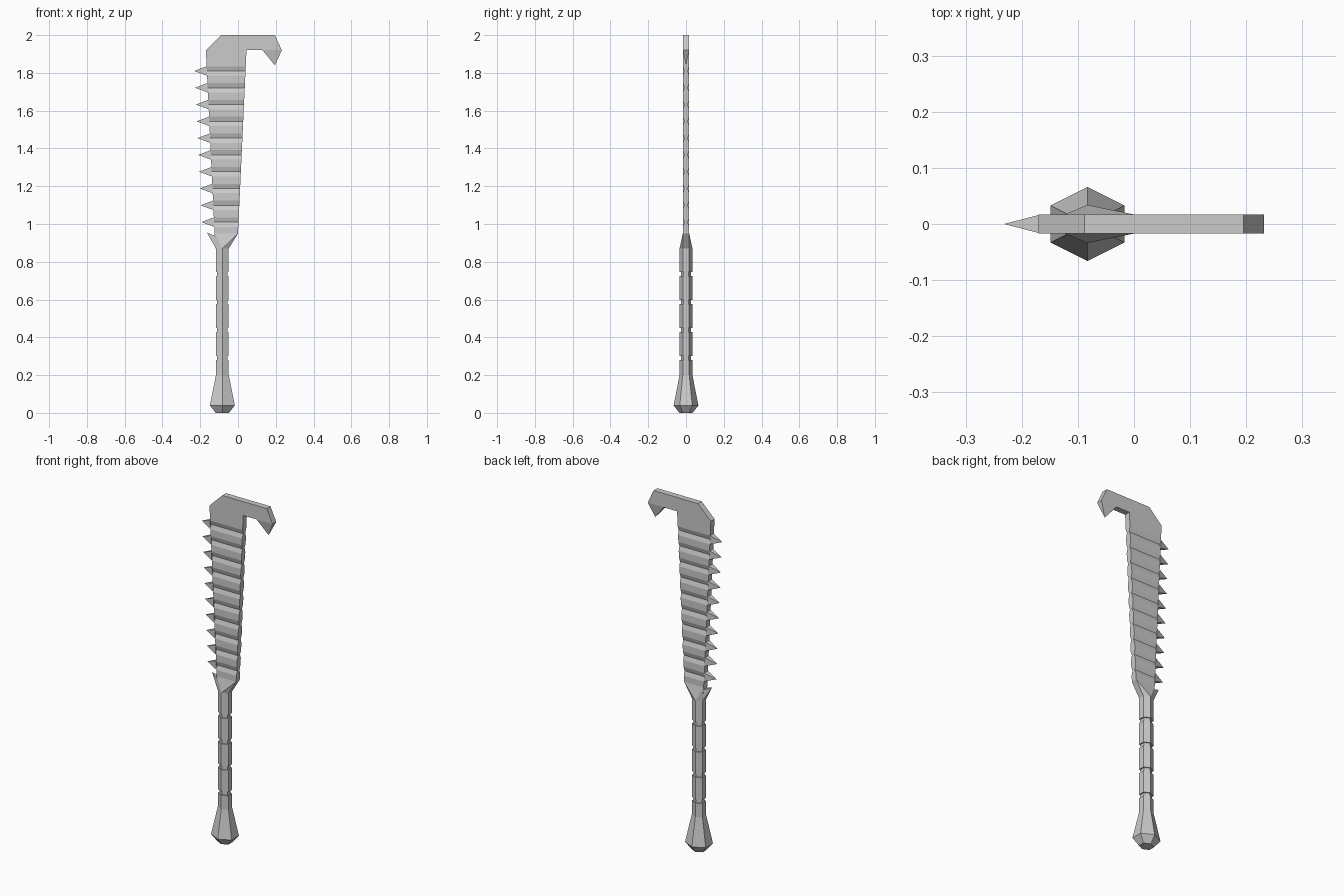
import bpy
import bmesh

cube = bpy.data.objects.get("Cube")
if cube:
    bpy.data.objects.remove(cube, do_unlink=True)

GREY = (0.6, 0.6, 0.6, 1.0)
mat = bpy.data.materials.new("plain_grey")
mat.use_nodes = True
mat.diffuse_color = GREY
bsdf = next(n for n in mat.node_tree.nodes if n.type == "BSDF_PRINCIPLED")
bsdf.inputs["Base Color"].default_value = GREY

SHAFT_X = -0.083   # centre line of the handle
THICK = 0.017      # half thickness of the blade
PINCH = 0.009      # half thickness in the blade grooves
BASE_Z, HEAD_Z = 0.95, 1.92


def finish(name, bm):
    bmesh.ops.recalc_face_normals(bm, faces=bm.faces[:])
    mesh = bpy.data.meshes.new(name)
    bm.to_mesh(mesh)
    bm.free()
    mesh.materials.append(mat)
    obj = bpy.data.objects.new(name, mesh)
    bpy.context.collection.objects.link(obj)
    return obj


def loft(name, rings):
    """Skin equal-length rings of points and cap both ends."""
    bm = bmesh.new()
    loops = [[bm.verts.new(p) for p in ring] for ring in rings]
    n = len(loops[0])
    for low, high in zip(loops, loops[1:]):
        for i in range(n):
            j = (i + 1) % n
            bm.faces.new((low[i], low[j], high[j], high[i]))
    bm.faces.new(loops[0])
    bm.faces.new(loops[-1])
    return finish(name, bm)


def hull(name, points):
    """Convex solid around a few points."""
    bm = bmesh.new()
    for p in points:
        bm.verts.new(p)
    res = bmesh.ops.convex_hull(bm, input=bm.verts[:])
    loose = [v for v in res["geom_interior"] if isinstance(v, bmesh.types.BMVert)]
    bmesh.ops.delete(bm, geom=loose, context="VERTS")
    bmesh.ops.dissolve_limit(bm, angle_limit=0.01, verts=bm.verts[:], edges=bm.edges[:])
    return finish(name, bm)


def both_sides(points, y):
    return [(x, s * y, z) for x, z in points for s in (-1, 1)]


def hexagon(r, z):
    shape = [(0, 1), (1, 0.5), (1, -0.5), (0, -1), (-1, -0.5), (-1, 0.5)]
    return [(SHAFT_X + r * x, r * y, z) for x, y in shape]


def left_edge(z):
    return -0.124 - 0.046 * (z - BASE_Z) / (HEAD_Z - BASE_Z)


def right_edge(z):
    return 0.045 * (z - BASE_Z) / (HEAD_Z - BASE_Z)


def blade_ring(z, y):
    a, b = left_edge(z), right_edge(z)
    return [(a, -y, z), (b, -y, z), (b, y, z), (a, y, z)]


# Handle: flared pommel and hexagonal grip with four cut rings
GRIP = 0.034
profile = [(0.035, 0), (0.066, 0.04), (GRIP, 0.2)]
for i in range(4):
    z = 0.28 + i * 0.148
    profile += [(GRIP, z), (0.027, z), (0.027, z + 0.022), (GRIP, z + 0.022)]
profile.append((GRIP, 0.87))
loft("handle", [hexagon(r, z) for r, z in profile])

# Collar: blends the hexagonal grip into the flat blade
hull("collar", hexagon(GRIP, 0.87) + blade_ring(BASE_Z, THICK))
hull("collar_spur", both_sides([(-0.117, 0.87), (-0.118, 0.935)], THICK)
     + [(-0.165, 0, 0.955)])

# Blade: tapered bar with a groove across both sides at every tooth
tooth_heights = [1.01 + i * 0.0889 for i in range(10)]
rings = [blade_ring(BASE_Z, THICK)]
for z in tooth_heights:
    rings += [blade_ring(z - 0.025, THICK), blade_ring(z, PINCH),
              blade_ring(z + 0.025, THICK)]
rings.append(blade_ring(HEAD_Z, THICK))
loft("blade", rings)

# Teeth: pointed spikes along the toothed edge
for i, z in enumerate(tooth_heights):
    base = []
    for dz in (-0.025, 0.025):
        base += both_sides([(left_edge(z + dz), z + dz)], THICK)
    hull(f"tooth_{i + 1}", base + [(left_edge(z) - 0.067, 0, z)])

# Head: flat bar across the top ending in a pointed claw
hull("head_bar", both_sides([(-0.17, HEAD_Z), (0.232, HEAD_Z),
                             (0.195, 2.0), (-0.088, 2.0)], THICK))
hull("head_claw", both_sides([(0.13, HEAD_Z), (0.232, HEAD_Z)], THICK)
     + [(0.195, 0, 1.84)])
